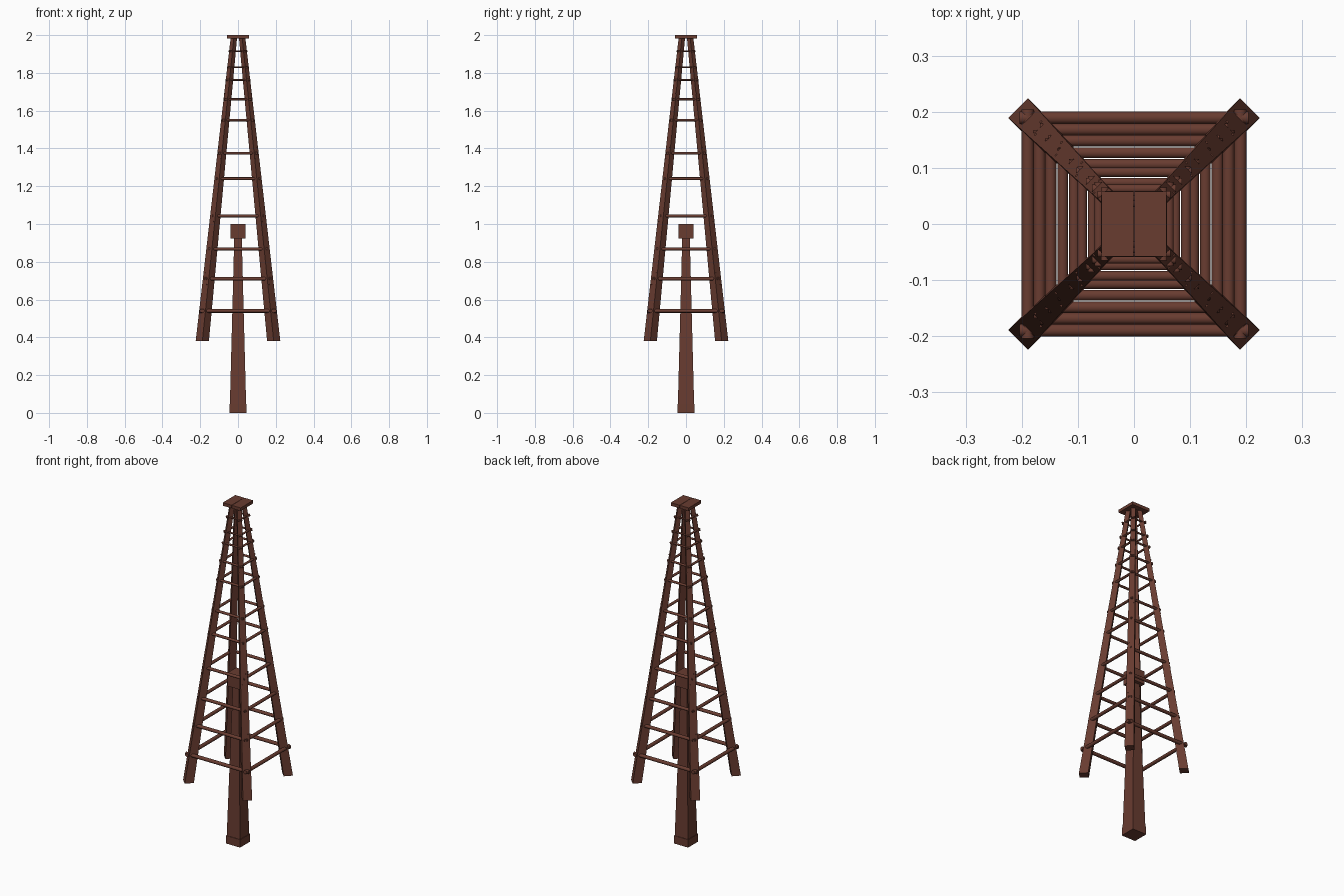
import bpy, math
from mathutils import Vector

if "Cube" in bpy.data.objects:
    bpy.data.objects.remove(bpy.data.objects["Cube"])

wood = bpy.data.materials.new("brown_wood")
wood.diffuse_color = (0.14, 0.045, 0.03, 1)
wood.use_nodes = True
wood.node_tree.nodes["Principled BSDF"].inputs["Base Color"].default_value = wood.diffuse_color

Z0, Z1 = 0.38, 1.985


def leg_centre(z):
    return 0.189 + (0.022 - 0.189) * (z - Z0) / (Z1 - Z0)


def leg_diag(z):
    return 0.035 + (0.017 - 0.035) * (z - Z0) / (Z1 - Z0)


def make(name, verts, faces):
    me = bpy.data.meshes.new(name)
    me.from_pydata(verts, [], faces)
    me.materials.append(wood)
    ob = bpy.data.objects.new(name, me)
    bpy.context.collection.objects.link(ob)
    return ob


def loft(name, rings):
    """Closed tube through rings of equal vertex count, counter-clockwise about its axis."""
    n = len(rings[0])
    verts = [v for r in rings for v in r]
    faces = [tuple(reversed(range(n))), tuple(range(len(verts) - n, len(verts)))]
    for k in range(len(rings) - 1):
        for i in range(n):
            j = (i + 1) % n
            faces.append((k * n + i, k * n + j, (k + 1) * n + j, (k + 1) * n + i))
    return make(name, verts, faces)


def square(x0, x1, y, z):
    return [(x0, -y, z), (x1, -y, z), (x1, y, z), (x0, y, z)]


def diamond(cx, cy, d, z):
    return [(cx + d, cy, z), (cx, cy + d, z), (cx - d, cy, z), (cx, cy - d, z)]


# four tapered, leaning corner legs
for sx in (-1, 1):
    for sy in (-1, 1):
        loft("corner_leg", [diamond(sx * leg_centre(z), sy * leg_centre(z), leg_diag(z), z)
                            for z in (Z0, Z1)])

# rungs on all four sides, thinner towards the top
heights = [0.54, 0.71, 0.868, 1.043, 1.24, 1.375, 1.55, 1.66, 1.763, 1.83, 1.915]
for i, z in enumerate(heights):
    t = i / (len(heights) - 1)
    c = leg_centre(z)
    out = c + 0.017 - 0.010 * min(1, i / 3)
    half = c + (0.032 if i == 0 else 0.012 + 0.010 * t)
    ry, rz = 0.011 - 0.005 * t, 0.010 - 0.006 * t
    for side in range(4):
        a = side * math.pi / 2
        ca, sa = math.cos(a), math.sin(a)
        rings = []
        for x in (-half, half):
            ring = []
            for k in range(12):
                b = 2 * math.pi * k / 12
                y = -out + ry * math.cos(b)
                ring.append((x * ca - y * sa, x * sa + y * ca, z + rz * math.sin(b)))
            rings.append(ring)
        ob = loft("rung", rings)
        for p in ob.data.polygons:
            p.use_smooth = len(p.vertices) == 4

# small nail heads on the outer face of each leg
for z in heights[1:9:2]:
    for sx in (-1, 1):
        for sy in (-1, 1):
            for s in (-1, 1):
                zz = z + 0.03 * s
                r = leg_centre(zz) + leg_diag(zz) / 2
                o = 0.008 * s
                loft("nail_head", [diamond(sx * (r + o), sy * (r - o), 0.003, zz + h)
                                   for h in (-0.003, 0.003)])

# cap made of two planks
loft("cap_plank", [square(-0.058, -0.0008, 0.058, z) for z in (1.982, 2.0)])
loft("cap_plank", [square(0.0008, 0.058, 0.058, z) for z in (1.982, 2.0)])

# central tapered post with foot and head block
loft("post_foot", [square(-0.046, 0.046, 0.046, z) for z in (0, 0.046)])
loft("centre_post", [square(-r, r, r, z) for r, z in ((0.043, 0.046), (0.02, 0.922))])
loft("post_head", [square(-0.04, 0.04, 0.04, z) for z in (0.922, 1.0)])
